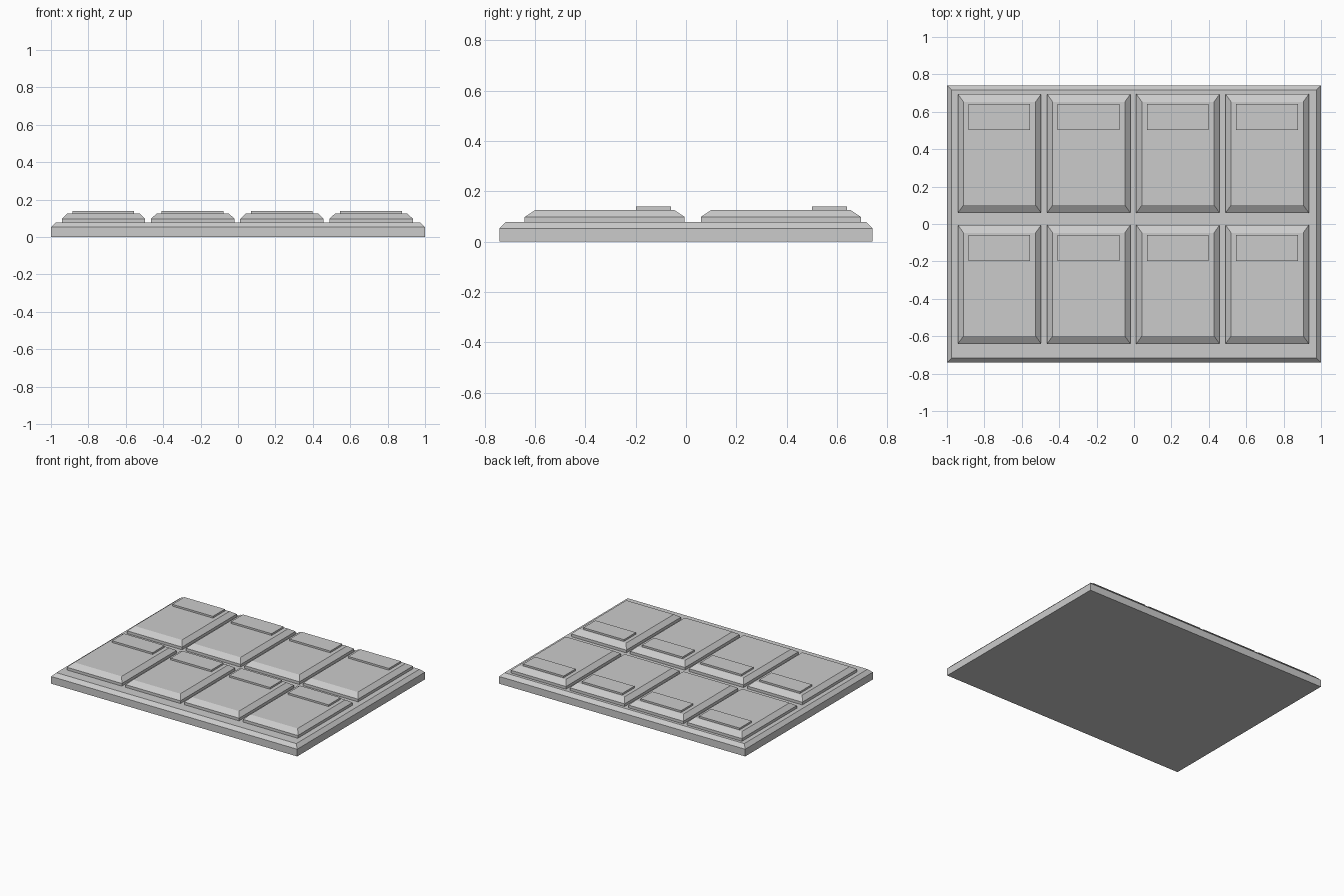
import bpy, bmesh

if "Cube" in bpy.data.objects:
    bpy.data.objects.remove(bpy.data.objects["Cube"])


def slab(name, cx, cy, w, d, levels):
    """Stack of rectangular rings; levels are (z, x inset, y inset)."""
    bm = bmesh.new()
    rings = []
    for z, ix, iy in levels:
        hx, hy = w / 2 - ix, d / 2 - iy
        rings.append([bm.verts.new((sx * hx, sy * hy, z))
                      for sx, sy in ((-1, -1), (1, -1), (1, 1), (-1, 1))])
    bm.faces.new(rings[0][::-1])
    bm.faces.new(rings[-1])
    for a, b in zip(rings, rings[1:]):
        for i in range(4):
            j = (i + 1) % 4
            bm.faces.new((a[i], a[j], b[j], b[i]))
    mesh = bpy.data.meshes.new(name)
    bm.to_mesh(mesh)
    bm.free()
    ob = bpy.data.objects.new(name, mesh)
    ob.location = (cx, cy, 0)
    bpy.context.collection.objects.link(ob)
    return ob


# Base plate with chamfered rim
slab("base_plate", 0, 0, 2.0, 1.482,
     [(0, 0, 0), (0.053, 0, 0), (0.078, 0.025, 0.025)])

# Two rows of four raised panels, each with a label strip near its back edge
for row in range(2):
    for col in range(4):
        x = -0.719 + 0.477 * col
        y = -0.323 + 0.70 * row
        tag = f"{row + 1}_{col + 1}"
        slab("panel_" + tag, x, y, 0.446, 0.636,
             [(0.077, 0, 0), (0.098, 0, 0), (0.126, 0.03, 0.042)])
        slab("label_strip_" + tag, x - 0.001, y + 0.194, 0.33, 0.139,
             [(0.125, 0, 0), (0.139, 0, 0)])
